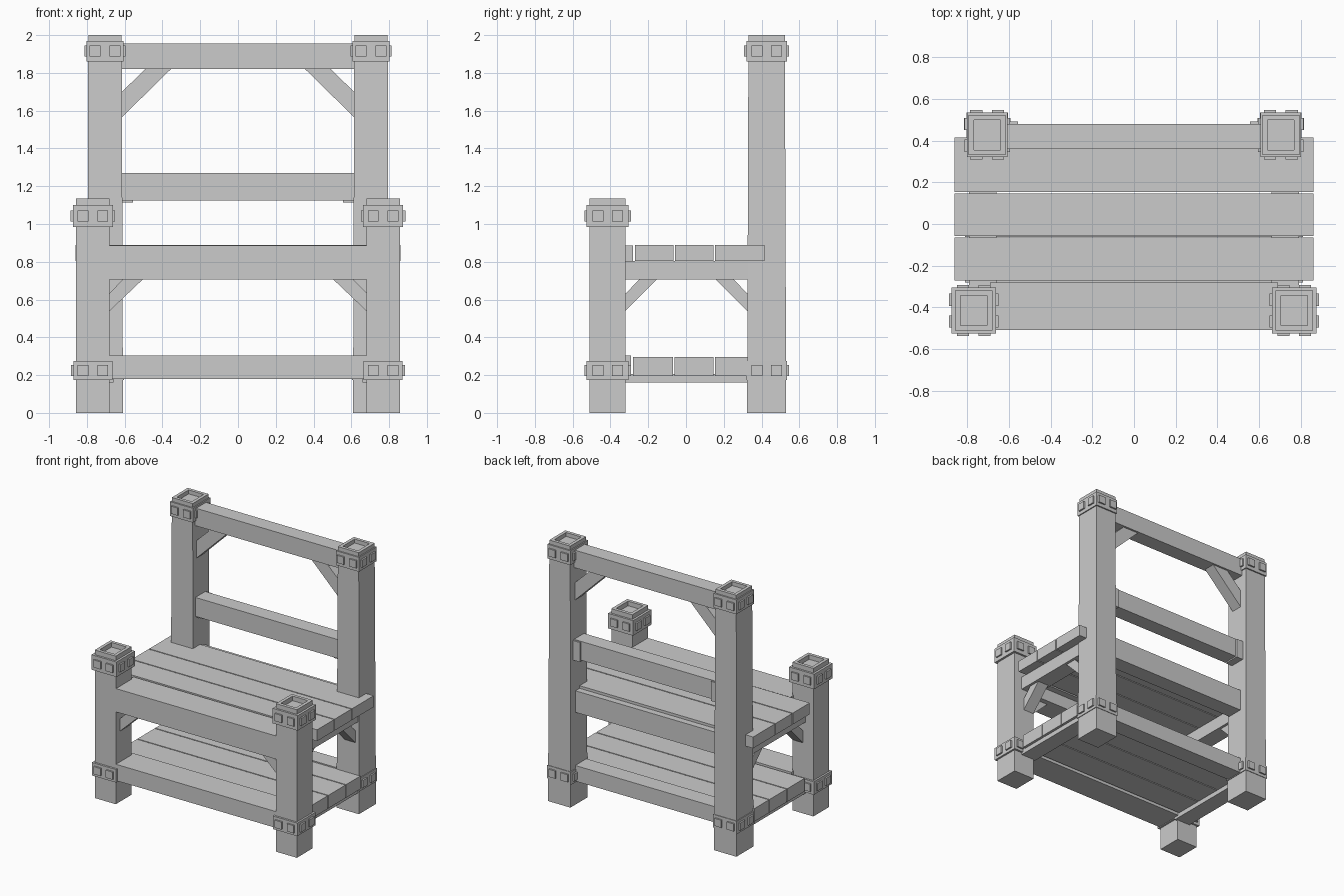
import bpy, bmesh
from mathutils import Vector

if "Cube" in bpy.data.objects:
    bpy.data.objects.remove(bpy.data.objects["Cube"])


def finish(name, bm):
    bmesh.ops.recalc_face_normals(bm, faces=bm.faces)
    me = bpy.data.meshes.new(name)
    bm.to_mesh(me)
    bm.free()
    ob = bpy.data.objects.new(name, me)
    bpy.context.collection.objects.link(ob)
    return ob


def add_box(bm, x, y, z, top_scale=1.0):
    """Box from (min, max) ranges, optionally tapered towards the top."""
    verts = bmesh.ops.create_cube(bm, size=1)['verts']
    c = Vector([(a + b) / 2 for a, b in (x, y, z)])
    s = Vector([b - a for a, b in (x, y, z)])
    for v in verts:
        k = top_scale if v.co.z > 0 else 1.0
        v.co = Vector((c.x + v.co.x * s.x * k, c.y + v.co.y * s.y * k, c.z + v.co.z * s.z))
    return verts


def box(name, x, y, z):
    bm = bmesh.new()
    add_box(bm, x, y, z)
    return finish(name, bm)


def prism(name, pts, axis, lo, hi):
    """Extrude a profile of (horizontal, z) points along 'x' or 'y'."""
    bm = bmesh.new()
    vs = [bm.verts.new((lo, u, z) if axis == 'x' else (u, lo, z)) for u, z in pts]
    f = bm.faces.new(vs)
    ext = bmesh.ops.extrude_face_region(bm, geom=[f])['geom']
    d = Vector((hi - lo, 0, 0)) if axis == 'x' else Vector((0, hi - lo, 0))
    bmesh.ops.translate(bm, vec=d, verts=[e for e in ext if isinstance(e, bmesh.types.BMVert)])
    return finish(name, bm)


def post(name, cx, cy, w, d, h, taper):
    """Square post with a recessed top."""
    bm = bmesh.new()
    add_box(bm, (cx - w/2, cx + w/2), (cy - d/2, cy + d/2), (0, h), taper)
    bm.normal_update()
    top = max(bm.faces, key=lambda f: f.calc_center_median().z)
    bmesh.ops.inset_individual(bm, faces=[top], thickness=0.035)
    ext = bmesh.ops.extrude_discrete_faces(bm, faces=[top])['faces']
    for v in ext[0].verts:
        v.co.z -= 0.035
    return finish(name, bm)


def collar(name, cx, cy, w, d, z0, z1):
    """Band around a post with two square studs on each face."""
    bm = bmesh.new()
    add_box(bm, (cx - w/2, cx + w/2), (cy - d/2, cy + d/2), (z0, z1))
    zm, p, r = (z0 + z1) / 2, 0.012, 0.029
    for s in (-1, 1):
        for o in (-0.052, 0.052):
            fy, fx = cy + s * d/2, cx + s * w/2
            add_box(bm, (cx + o - r, cx + o + r), (fy - p, fy + p), (zm - r, zm + r))
            add_box(bm, (fx - p, fx + p), (cy + o - r, cy + o + r), (zm - r, zm + r))
    return finish(name, bm)


def span(s, a, b):
    return tuple(sorted((s * a, s * b)))


for side, s in (("left", -1), ("right", 1)):
    # posts and studded collars
    fx, fy, bx, by = s * 0.768, -0.415, s * 0.704, 0.427
    post(f"front_post_{side}", fx, fy, 0.178, 0.192, 1.135, 1.0)
    collar(f"front_top_collar_{side}", fx, fy, 0.212, 0.222, 0.985, 1.1)
    collar(f"front_foot_collar_{side}", fx, fy, 0.206, 0.222, 0.175, 0.275)
    post(f"back_post_{side}", bx, by, 0.19, 0.207, 2.0, 0.93)
    collar(f"back_top_collar_{side}", bx, by, 0.194, 0.214, 1.86, 1.97)
    collar(f"back_foot_collar_{side}", bx, by, 0.2, 0.214, 0.175, 0.275)

    # side rails under seat and shelf
    box(f"seat_side_rail_{side}", span(s, 0.66, 0.79), (-0.33, 0.34), (0.705, 0.805))
    box(f"shelf_side_rail_{side}", span(s, 0.66, 0.79), (-0.33, 0.34), (0.16, 0.205))

    # diagonal braces
    prism(f"front_brace_{side}", [(s*0.69, 0.53), (s*0.69, 0.625), (s*0.595, 0.72), (s*0.49, 0.72)],
          'y', -0.46, -0.37)
    prism(f"back_brace_{side}", [(s*0.625, 1.555), (s*0.625, 1.69), (s*0.485, 1.825), (s*0.35, 1.825)],
          'y', 0.375, 0.465)
    for end, yy, k in (("front", -0.325, 1), ("back", 0.33, -1)):
        prism(f"side_{end}_brace_{side}",
              [(yy, 0.535), (yy, 0.625), (yy + k*0.08, 0.71), (yy + k*0.175, 0.71)],
              'x', *span(s, 0.68, 0.77))

    # end blocks on the backrest rail
    box(f"backrest_block_{side}", span(s, 0.555, 0.63), (0.37, 0.492), (1.115, 1.265))

# backrest rails
box("top_rail", (-0.63, 0.63), (0.36, 0.48), (1.82, 1.955))
box("backrest_rail", (-0.63, 0.63), (0.36, 0.48), (1.125, 1.27))

# seat: front plank, aprons and three long planks
box("seat_front_plank", (-0.69, 0.69), (-0.508, -0.28), (0.8, 0.885))
box("seat_front_apron", (-0.69, 0.69), (-0.505, -0.33), (0.705, 0.802))
box("seat_back_apron", (-0.63, 0.63), (0.34, 0.465), (0.705, 0.87))
for i, y in enumerate([(-0.27, -0.065), (-0.057, 0.145), (0.153, 0.415)]):
    box(f"seat_plank_{i + 1}", (-0.86, 0.86), y, (0.803, 0.89))

# shelf: front and back beams with three planks
box("shelf_front_beam", (-0.69, 0.69), (-0.508, -0.29), (0.18, 0.305))
box("shelf_back_beam", (-0.63, 0.63), (0.335, 0.47), (0.18, 0.3))
for i, y in enumerate([(-0.28, -0.07), (-0.062, 0.145), (0.153, 0.328)]):
    box(f"shelf_plank_{i + 1}", (-0.81, 0.81), y, (0.195, 0.295))
